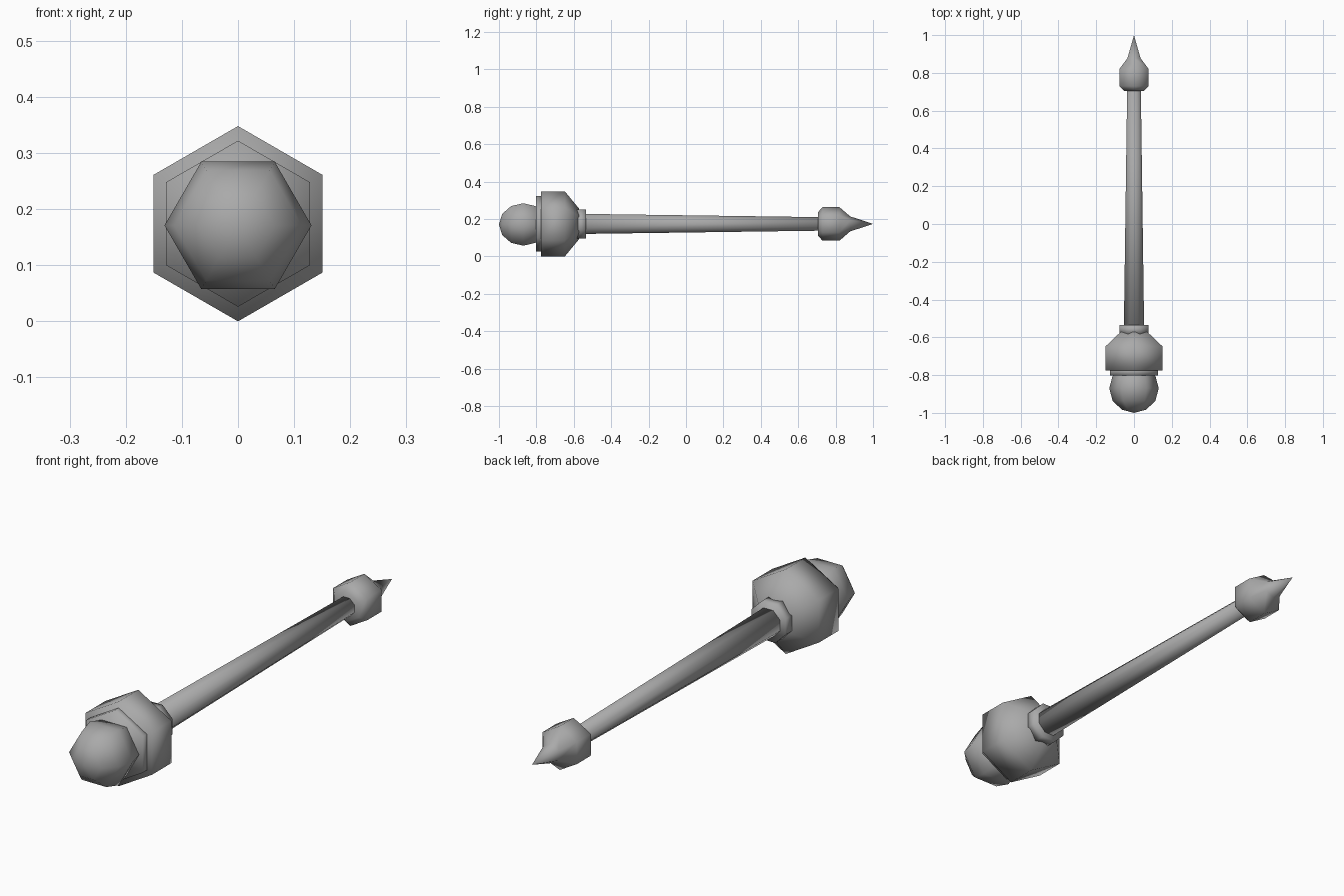
import bpy
import bmesh
import math

cube = bpy.data.objects.get("Cube")
if cube:
    bpy.data.objects.remove(cube, do_unlink=True)

GREY = (0.40, 0.40, 0.40, 1.0)
AXIS_Z = 0.174  # height of the long axis

mat = bpy.data.materials.new("plain_grey")
mat.use_nodes = True
mat.diffuse_color = GREY
mat.node_tree.nodes["Principled BSDF"].inputs["Base Color"].default_value = GREY


def lathe(name, sides, phase, profile, z=AXIS_Z):
    """Smooth-shaded prism along y from (y, corner radius) pairs; radius 0 makes a point."""
    bm = bmesh.new()
    rings = []
    for y, r in profile:
        count = sides if r > 0 else 1
        rings.append([
            bm.verts.new((r * math.cos(phase + math.tau * i / sides), y,
                          z + r * math.sin(phase + math.tau * i / sides)))
            for i in range(count)])
    for a, b in zip(rings, rings[1:]):
        for i in range(sides):
            j = (i + 1) % sides
            if len(a) == 1:
                bm.faces.new((a[0], b[i], b[j]))
            elif len(b) == 1:
                bm.faces.new((a[i], a[j], b[0]))
            else:
                bm.faces.new((a[i], a[j], b[j], b[i]))
    for ring in (rings[0], rings[-1]):
        if len(ring) > 1:
            bm.faces.new(ring)
    bmesh.ops.recalc_face_normals(bm, faces=bm.faces)
    for face in bm.faces:
        face.smooth = True
    mesh = bpy.data.meshes.new(name)
    bm.to_mesh(mesh)
    bm.free()
    mesh.materials.append(mat)
    obj = bpy.data.objects.new(name, mesh)
    bpy.context.collection.objects.link(obj)
    return obj


POINT_UP = math.radians(30)     # hexagon with corners at top and bottom
FLAT_UP = 0.0                   # hexagon with flat top and bottom
OCT_FLAT = math.radians(22.5)   # octagon with flat top, bottom and sides
OCT = 1 / math.cos(OCT_FLAT)    # flat-to-corner radius factor

# Front ball: six segments, six rings
ball = [(-0.87 - 0.13 * math.cos(math.pi * i / 6),
         0.131 * math.sin(math.pi * i / 6) if 0 < i < 6 else 0.0)
        for i in range(7)]
lathe("pommel_ball", 6, FLAT_UP, ball, z=0.171)

# Thin plate and heavy hexagonal head behind the ball
lathe("head_plate", 6, POINT_UP, [(-0.803, 0.148), (-0.76, 0.148)])
lathe("hex_head", 6, POINT_UP, [(-0.775, 0.174), (-0.648, 0.174), (-0.572, 0.082)])

# Collar where the shaft meets the head
lathe("collar", 8, OCT_FLAT, [(-0.585, 0.077 * OCT), (-0.535, 0.077 * OCT)])

# Tapered shaft
lathe("shaft", 8, OCT_FLAT, [(-0.58, 0.054 * OCT), (0.73, 0.036 * OCT)])

# Pointed end piece
lathe("spike_tip", 6, POINT_UP,
      [(0.705, 0.062), (0.73, 0.09), (0.82, 0.09), (0.878, 0.04), (1.0, 0.0)])
